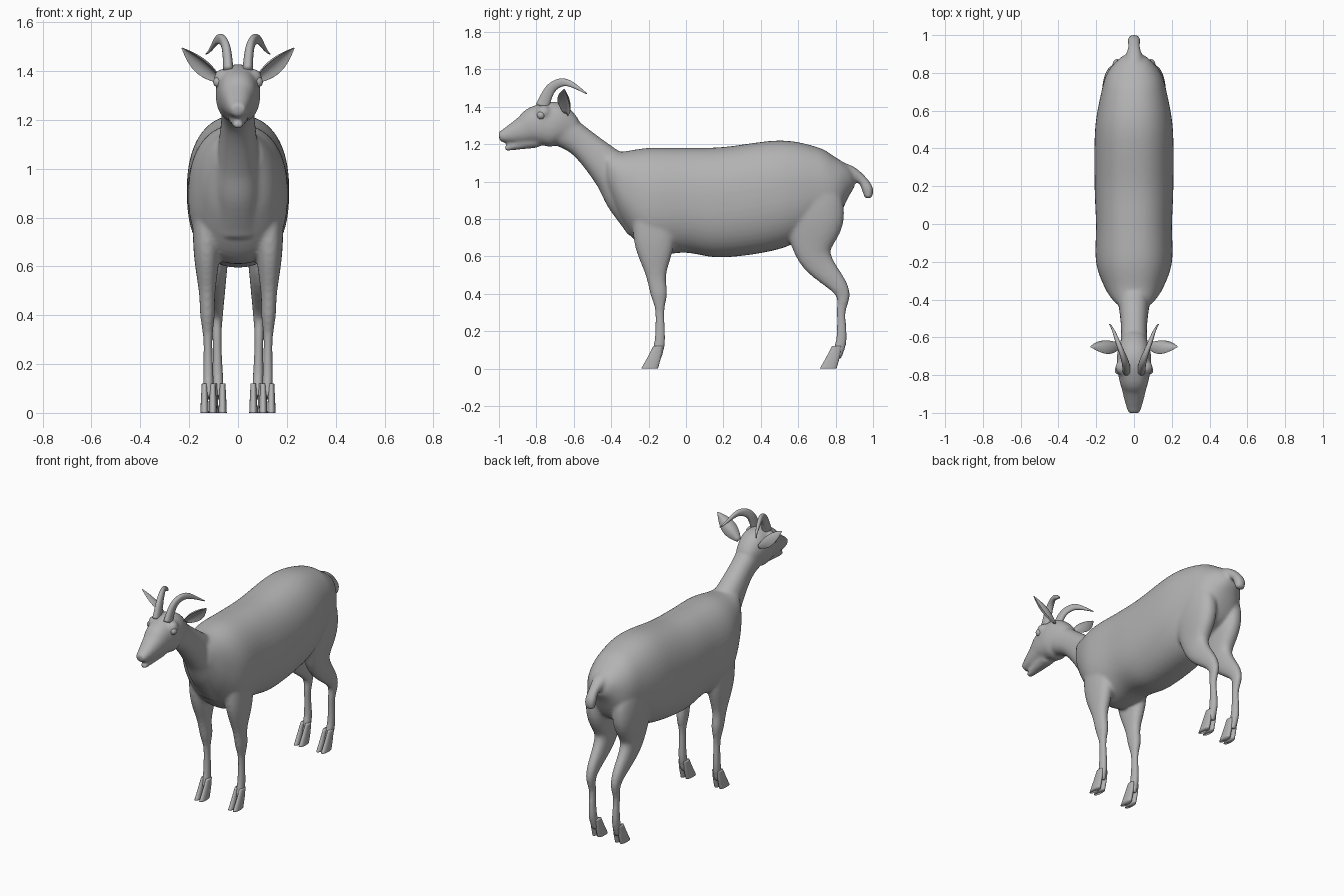
import bpy, bmesh, math
from mathutils import Vector

cube = bpy.data.objects.get("Cube")
if cube:
    bpy.data.objects.remove(cube)

grey = (0.45, 0.45, 0.45, 1)
coat = bpy.data.materials.new("grey_coat")
coat.use_nodes = True
coat.diffuse_color = grey
coat.node_tree.nodes["Principled BSDF"].inputs["Base Color"].default_value = grey

SIDES = {"left": 1, "right": -1}
SIDE_COUNT = 48
UPRIGHT, LEVEL = Vector((0, 0, 1)), Vector((0, 1, 0))


def spline(rows, steps=6):
    """Smooth path through rows of y, z and radius."""
    keys = [Vector(row) for row in (rows[0], *rows, rows[-1])]
    path = []
    for before, start, end, after in zip(keys, keys[1:], keys[2:], keys[3:]):
        leave, arrive = (end - before) / 2, (after - start) / 2
        for step in range(steps):
            t = step / steps
            blend = t * t * (3 - 2 * t)
            path.append(start.lerp(end, blend) + leave * t * (1 - t) ** 2
                        - arrive * t * t * (1 - t))
    return path + [keys[-1]]


def skin(bm, rings):
    """Join rings of points into one closed tube."""
    loops = [[bm.verts.new(point) for point in ring] for ring in rings]
    for ring, following in zip(loops, loops[1:]):
        for i in range(SIDE_COUNT):
            bm.faces.new((ring[i - 1], ring[i], following[i], following[i - 1]))
    bm.faces.new(loops[0])
    bm.faces.new(loops[-1])


def circle():
    """Cosine and sine pairs of a slightly squared circle."""
    for i in range(SIDE_COUNT):
        angle = math.tau * i / SIDE_COUNT
        yield [math.copysign(abs(v) ** 0.88, v) for v in (math.cos(angle), math.sin(angle))]


def tube(bm, rows, breadth, side=1, inner=0, outer=0, ease=1, facing=None):
    """Tube along a side path; thin sections are rounder than thick ones."""
    path = spline(rows)
    last = len(path) - 1
    rings = []
    for i, (y, z, radius) in enumerate(path):
        along = path[min(i + 1, last)] - path[max(i - 1, 0)]
        normal = facing or Vector((0, -along.y, along.x)).normalized()
        x = inner + (outer - inner) * (i / last) ** ease
        width = breadth * radius ** 0.7
        rings.append([Vector((side * (x + width * c), y, z)) + normal * radius * s
                      for c, s in circle()])
    skin(bm, rings)


def ball(bm, centre, radius):
    made = bmesh.ops.create_uvsphere(bm, u_segments=20, v_segments=12, radius=radius)
    bmesh.ops.translate(bm, verts=made["verts"], vec=centre)


def finish(bm, name):
    bmesh.ops.recalc_face_normals(bm, faces=bm.faces)
    mesh = bpy.data.meshes.new(name)
    bm.to_mesh(mesh)
    bm.free()
    mesh.materials.append(coat)
    mesh.polygons.foreach_set("use_smooth", [True] * len(mesh.polygons))
    part = bpy.data.objects.new(name, mesh)
    bpy.context.scene.collection.objects.link(part)
    return part


# Side paths: y, z, radius
torso = [(-.42, 1.06, .1), (-.34, .97, .19), (-.2, .9, .28), (0, .9, .28), (.2, .89, .295),
         (.5, .93, .29), (.7, .96, .225), (.8, .96, .17), (.87, 1, .08), (.9, 1, .03)]
neck = [(-.7, 1.3, .1), (-.56, 1.21, .08), (-.4, 1.06, .11), (-.3, .95, .15), (-.2, .88, .2)]
head = [(-1, 1.24, .025), (-.95, 1.25, .045), (-.87, 1.275, .075), (-.8, 1.3, .105),
        (-.7, 1.305, .12), (-.6, 1.27, .07)]
jaw = [(-.97, 1.175, .012), (-.8, 1.23, .05)]
tail = [(.8, 1.04, .08), (.88, 1.04, .045), (.94, 1.01, .026), (.97, .96, .03), (.975, .91, .02)]
front_leg = [(-.18, 1, .1), (-.17, .7, .11), (-.16, .5, .055), (-.145, .4, .045),
             (-.14, .3, .024), (-.14, .15, .029), (-.16, .06, .03)]
hind_leg = [(.64, 1.08, .06), (.66, .95, .15), (.68, .8, .165), (.69, .6, .09),
            (.83, .42, .043), (.83, .3, .024), (.83, .15, .029), (.8, .06, .03)]
horn = [(-.77, 1.4, .035), (-.72, 1.5, .027), (-.64, 1.53, .019), (-.53, 1.47, .003)]

# Body, neck, head, tail and legs blended into one skin
bm = bmesh.new()
tube(bm, torso, breadth=.49, facing=UPRIGHT)
for part in (neck, head, jaw, tail):
    tube(bm, part, breadth=.4)
for side in SIDES.values():
    tube(bm, front_leg, .26, side, inner=.13, outer=.12)
    tube(bm, hind_leg, .26, side, inner=.1, outer=.08)
    ball(bm, (side * .06, -.76, 1.37), radius=.04)
body = finish(bm, "body")
blend = body.modifiers.new("blend", "REMESH")
blend.mode = 'VOXEL'
blend.voxel_size = .009
blend.use_smooth_shade = True
soften = body.modifiers.new("soften", "SMOOTH")
soften.factor = .5
soften.iterations = 10

ear_base, ear_tip = Vector((.07, -.64, 1.36)), Vector((.23, -.65, 1.495))
ear_across = Vector((.4, .75, -.5)).normalized()
ear_opening = ear_across.cross(ear_tip - ear_base).normalized()

for label, side in SIDES.items():
    # Cloven hooves, two sloping toes each, flat on the ground
    for place, x, tip in (("front", .12, -.24), ("hind", .08, .715)):
        bm = bmesh.new()
        for toe in (x - .017, x + .017):
            rows = [(tip + back, z, radius) for back, z, radius in
                    ((.09, .12, .025), (.07, .06, .036), (.045, 0, .045))]
            tube(bm, rows, .15, side, inner=toe, outer=toe, facing=LEVEL)
        finish(bm, f"{place}_{label}_hoof")

    # Horn sweeping back and outward
    bm = bmesh.new()
    tube(bm, horn, .22, side, inner=.04, outer=.13, ease=2)
    finish(bm, label + "_horn")

    # Leaf-shaped ear, cupped towards the front
    bm = bmesh.new()
    rings = []
    for step in range(13):
        t = step / 12
        width = .045 * math.sin(math.pi * (.1 + .88 * t))
        ring = []
        for c, s in circle():
            cup = .6 * c * c - .3 + .16 * s
            point = ear_base.lerp(ear_tip, t) + width * (ear_across * c + ear_opening * cup)
            point.x *= side
            ring.append(point)
        rings.append(ring)
    skin(bm, rings)
    finish(bm, label + "_ear")

    # Eye set into the side of the head
    bm = bmesh.new()
    ball(bm, (side * .08, -.775, 1.355), radius=.022)
    finish(bm, label + "_eye")
